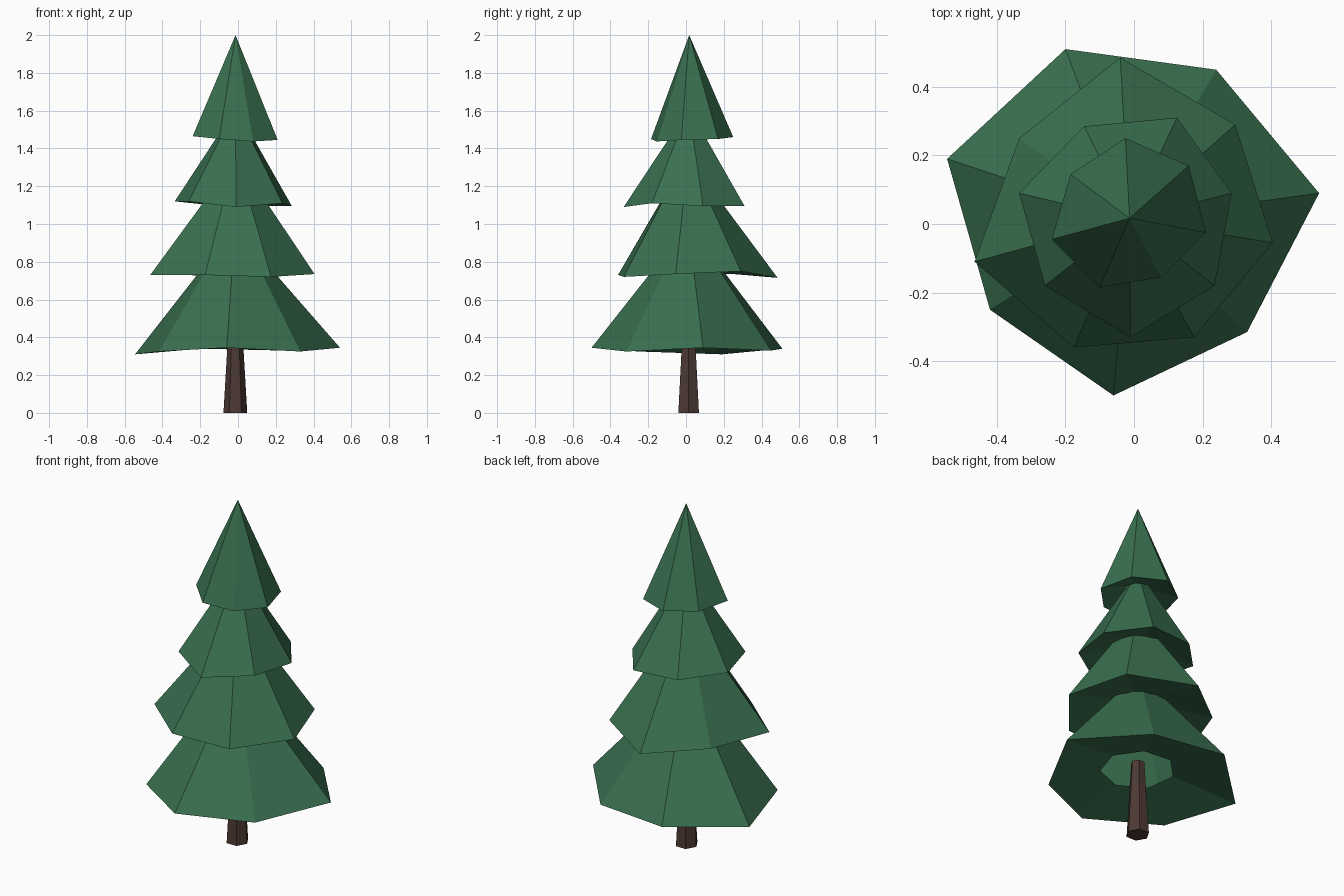
import bpy, bmesh, math

if "Cube" in bpy.data.objects:
    bpy.data.objects.remove(bpy.data.objects["Cube"])

CX, CY = -0.014, 0.014      # trunk axis
APEX = (-0.013, 0.017, 2.0)


def material(name, rgb):
    m = bpy.data.materials.new(name)
    m.diffuse_color = (*rgb, 1)
    m.use_nodes = True
    m.node_tree.nodes["Principled BSDF"].inputs["Base Color"].default_value = m.diffuse_color
    return m


needle_green = material("needle green", (0.042, 0.163, 0.080))
bark_brown = material("bark brown", (0.075, 0.042, 0.034))


def loft(name, rings, mat, tip=None, cap_start=False):
    """Skin counter-clockwise rings in order, optionally ending in a point."""
    bm = bmesh.new()
    loops = [[bm.verts.new(p) for p in ring] for ring in rings]
    n = len(loops[0])
    for a, b in zip(loops, loops[1:]):
        for i in range(n):
            j = (i + 1) % n
            bm.faces.new((a[i], a[j], b[j], b[i]))
    if tip:
        t = bm.verts.new(tip)
        for i in range(n):
            bm.faces.new((loops[-1][i], loops[-1][(i + 1) % n], t))
    if cap_start:
        bm.faces.new(loops[0][::-1])
    me = bpy.data.meshes.new(name)
    bm.to_mesh(me)
    bm.free()
    me.materials.append(mat)
    ob = bpy.data.objects.new(name, me)
    bpy.context.collection.objects.link(ob)
    return ob


def shrink(rim, radius, z):
    """Ring of the given radius with its corners in line with the rim's corners."""
    ring = []
    for x, y, _ in rim:
        a = math.atan2(y - CY, x - CX)
        ring.append((CX + radius * math.cos(a), CY + radius * math.sin(a), z))
    return ring


def circle(radius, z, n=6):
    return [(CX + radius * math.cos(math.tau * i / n),
             CY + radius * math.sin(math.tau * i / n), z) for i in range(n)]


# Tapered six-sided trunk
loft("trunk", [circle(0.063, 0), circle(0.037, 0.44)], bark_brown, cap_start=True)

# Uneven seven-cornered rims, listed clockwise
lower = [(-0.20, 0.51, 0.34), (0.24, 0.45, 0.33), (0.54, 0.09, 0.345),
         (0.33, -0.315, 0.325), (-0.06, -0.50, 0.345), (-0.42, -0.25, 0.325),
         (-0.545, 0.19, 0.31)]
middle = [(-0.04, 0.485, 0.715), (0.295, 0.29, 0.75), (0.405, -0.055, 0.735),
          (0.175, -0.33, 0.72), (-0.175, -0.36, 0.73), (-0.465, -0.11, 0.73),
          (-0.335, 0.25, 0.735)]
upper = [(-0.145, 0.285, 1.10), (0.125, 0.31, 1.095), (0.285, 0.09, 1.095),
         (0.235, -0.18, 1.11), (-0.01, -0.33, 1.09), (-0.26, -0.18, 1.12),
         (-0.335, 0.09, 1.12)]
crown = [(-0.025, 0.25, 1.46), (0.16, 0.17, 1.45), (0.21, -0.025, 1.445),
         (0.08, -0.155, 1.437), (-0.10, -0.185, 1.45), (-0.24, -0.045, 1.465),
         (-0.185, 0.145, 1.46)]

# Each tier: hollow underside opening, rim, then sloping sides to the neck or tip
tiers = [("lower_branches", lower, (0.20, 0.40), (0.14, 0.82)),
         ("middle_branches", middle, (0.16, 0.79), (0.11, 1.20)),
         ("upper_branches", upper, (0.12, 1.15), (0.06, 1.52)),
         ("crown_branches", crown, (0.08, 1.50), None)]
for name, rim, hole, neck in tiers:
    rim = rim[::-1]
    rings = [shrink(rim, *hole), rim]
    if neck:
        rings.append(shrink(rim, *neck))
    loft(name, rings, needle_green, tip=None if neck else APEX)
